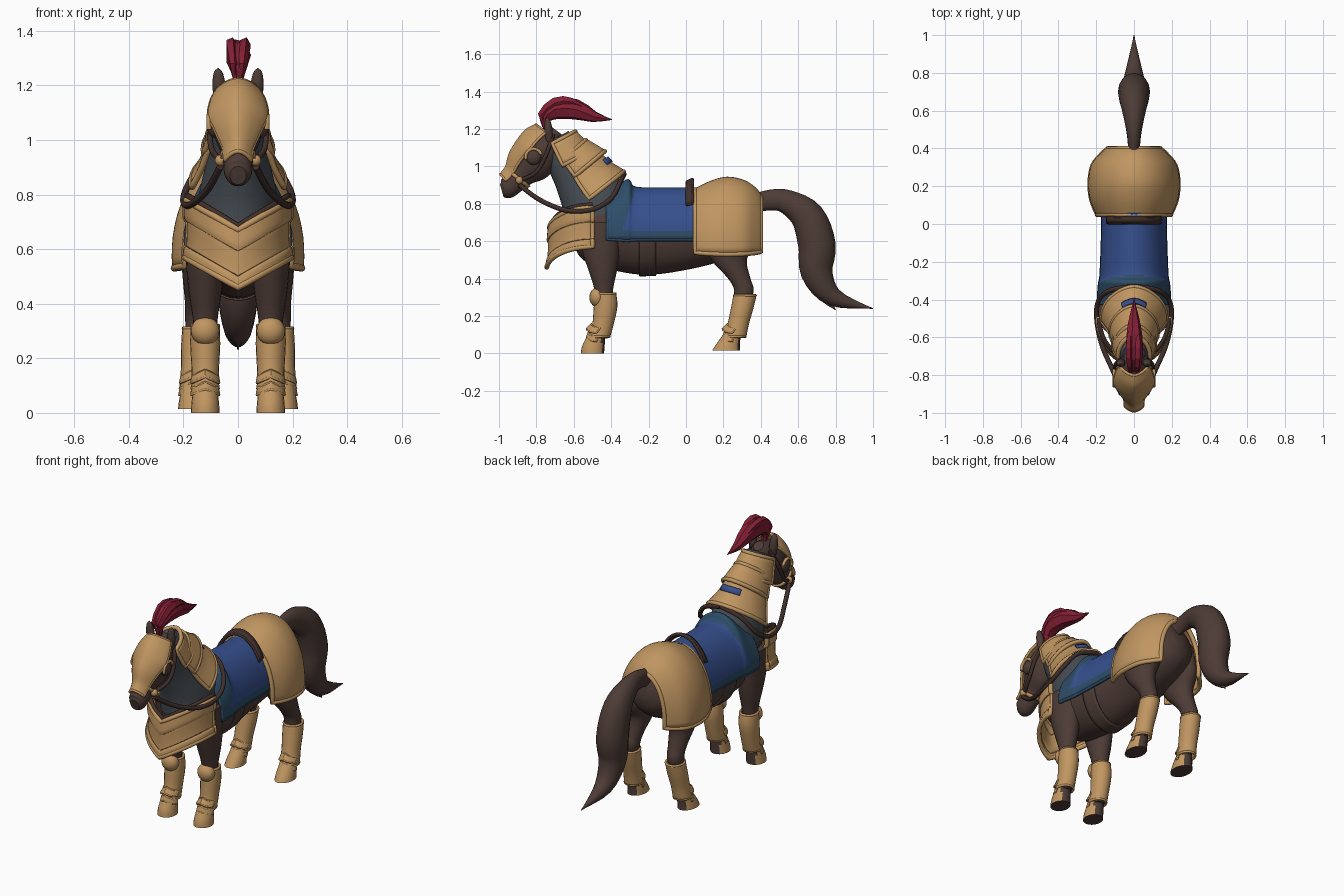
import bpy
import bmesh
import math
from mathutils import Vector

cube = bpy.data.objects.get("Cube")
if cube:
    bpy.data.objects.remove(cube, do_unlink=True)


def material(name, red, green, blue):
    mat = bpy.data.materials.new(name)
    mat.use_nodes = True
    colour = (red, green, blue, 1)
    mat.diffuse_color = colour
    shader = mat.node_tree.nodes["Principled BSDF"]
    shader.inputs["Base Color"].default_value = colour
    shader.inputs["Roughness"].default_value = .7
    return mat


GOLD = material("tan gold armour", .53, .305, .12)
COAT = material("dark brown coat", .075, .045, .037)
LEATHER = material("dark leather", .05, .028, .023)
BLUE = material("royal blue cloth", .037, .08, .27)
TEAL = material("teal border cloth", .027, .075, .14)
SLATE = material("slate mail", .06, .073, .085)
CRIMSON = material("crimson feather", .23, .014, .035)


def smooth_path(rows, steps):
    """Catmull-Rom interpolation through rows of numbers."""
    result = []
    last = len(rows) - 1
    for i in range(last):
        a, b, c, d = (rows[max(0, i - 1)], rows[i], rows[i + 1], rows[min(last, i + 2)])
        for s in range(steps):
            t = s / steps
            result.append([q + .5 * t * (r - p + t * (2 * p - 5 * q + 4 * r - e + t * (3 * (q - r) + e - p)))
                           for p, q, r, e in zip(a, b, c, d)])
    result.append(list(rows[last]))
    return result


def tube(name, mat, points, radius, cyclic=False):
    """Round cord along a list of points."""
    curve = bpy.data.curves.new(name, "CURVE")
    curve.dimensions = "3D"
    curve.bevel_depth = radius
    curve.bevel_resolution = 2
    curve.use_fill_caps = True
    spline = curve.splines.new("POLY")
    spline.points.add(len(points) - 1)
    for knot, point in zip(spline.points, points):
        knot.co = (*point, 1)
    spline.use_cyclic_u = cyclic
    spline.use_smooth = True
    curve.materials.append(mat)
    obj = bpy.data.objects.new(name, curve)
    bpy.context.collection.objects.link(obj)


def loft(name, mats, rings, arc=(0, 360), n=24, x=0, lean=0, axis=None,
         keel=0, dip=0, thick=0, rim=0, steps=4, paint=None, flat=False):
    """Skin elliptical rings (y, z, half width, half depth); a partial arc gives an open plate."""
    mats = mats if isinstance(mats, tuple) else (mats,)
    path = smooth_path(rings, steps)
    closed = arc[1] - arc[0] == 360
    side = Vector((1, 0, 0))
    rows = []
    for i, (y, z, w, h) in enumerate(path):
        before, after = path[max(0, i - 1)], path[min(len(path) - 1, i + 1)]
        along = axis or Vector((0, after[0] - before[0], after[1] - before[1])).normalized()
        up = side.cross(along)
        row = []
        for k in range(n if closed else n + 1):
            degrees = arc[0] + (arc[1] - arc[0]) * k / n
            a = math.radians(degrees)
            lift = 1 + keel * max(0, 1 - abs(degrees - 90) / 40)
            point = (Vector((x + lean * z, y, z)) + side * max(w, .002) * math.cos(a)
                     + up * max(h, .002) * math.sin(a) * lift)
            point.z -= dip * (1 - abs(math.cos(a)))
            row.append(point)
        rows.append(row)
    bm = bmesh.new()
    grid = [[bm.verts.new(p) for p in row] for row in rows]
    for lower, upper in zip(grid, grid[1:]):
        for k in range(n):
            j = (k + 1) % len(lower)
            bm.faces.new((lower[k], lower[j], upper[j], upper[k]))
    if closed and not thick:
        bm.faces.new(grid[0])
        bm.faces.new(grid[-1])
    bmesh.ops.recalc_face_normals(bm, faces=bm.faces)
    bm.normal_update()
    if paint:
        for face in bm.faces:
            face.material_index = paint(face.calc_center_median(), face.normal)
    finish(name, bm, mats, flat, thick)
    if rim and closed:
        tube(name + "_top_rim", mats[0], rows[0], rim, True)
        tube(name + "_bottom_rim", mats[0], rows[-1], rim, True)
    elif rim:
        outline = (rows[0] + [r[-1] for r in rows[1:-1]] + rows[-1][::-1]
                   + [r[0] for r in rows[-2:0:-1]])
        tube(name + "_rim", mats[0], outline, rim, True)


def finish(name, bm, mats, flat=False, thick=0):
    mesh = bpy.data.meshes.new(name)
    bm.to_mesh(mesh)
    bm.free()
    for mat in mats:
        mesh.materials.append(mat)
    if not flat:
        mesh.shade_smooth()
        mesh.set_sharp_from_angle(angle=math.radians(40))
    obj = bpy.data.objects.new(name, mesh)
    bpy.context.collection.objects.link(obj)
    if thick:
        shell = obj.modifiers.new("thickness", "SOLIDIFY")
        shell.thickness = thick
        shell.offset = 0


def ball(name, mat, centre, radius, squash=(1, 1, 1)):
    bm = bmesh.new()
    bmesh.ops.create_uvsphere(bm, u_segments=16, v_segments=10, radius=radius)
    for vert in bm.verts:
        vert.co = Vector(v * s for v, s in zip(vert.co, squash)) + Vector(centre)
    finish(name, bm, (mat,))


# Horse: barrel, neck, head and tail
loft("body", COAT, [(-.6, .66, .03, .06), (-.57, .66, .11, .14), (-.48, .66, .155, .2), (-.35, .66, .162, .22),
                    (-.2, .635, .155, .215), (0, .65, .15, .2), (.15, .68, .17, .19), (.27, .71, .165, .175),
                    (.36, .73, .12, .13), (.4, .74, .04, .05)], n=32)
loft("neck_mail", SLATE, [(-.7, 1.15, .06, .08), (-.67, 1.1, .08, .11), (-.575, .97, .1, .145),
                          (-.5, .84, .135, .175), (-.46, .74, .15, .2)])
loft("head", COAT, [(-.985, .87, .03, .035), (-.96, .88, .05, .055), (-.92, .915, .054, .062), (-.875, .965, .06, .078),
                    (-.82, 1.02, .085, .11), (-.765, 1.09, .09, .105), (-.72, 1.15, .065, .075), (-.69, 1.19, .03, .03)])
loft("tail", COAT, [(.36, .8, .03, .05), (.45, .82, .035, .055), (.54, .81, .05, .065), (.65, .73, .075, .09),
                    (.7, .58, .085, .1), (.7, .43, .075, .085), (.79, .3, .05, .05), (1, .24, 0, 0)], n=16)
loft("tail_lock", COAT, [(.7, .42, .04, .05), (.74, .31, .03, .035), (.8, .232, 0, 0)], n=10)

# Face and neck armour
loft("face_plate", GOLD, [(-.945, .905, .052, .064), (-.9, .945, .058, .076), (-.85, 1, .09, .108),
                          (-.8, 1.05, .118, .122), (-.75, 1.11, .108, .122), (-.715, 1.155, .085, .1)],
     arc=(26, 154), keel=.1, thick=.012, rim=.008)
loft("noseband", GOLD, [(-.905, .93, .058, .07), (-.893, .945, .06, .074)], thick=.012, steps=1)
neck_plates = {"upper": [(-.7, 1.13, .085, .115), (-.64, 1.015, .11, .15)],
               "middle": [(-.645, 1.05, .095, .135), (-.575, .965, .125, .172)],
               "lower": [(-.59, .98, .11, .15), (-.545, .91, .135, .17), (-.495, .845, .17, .195)]}
for level, rings in neck_plates.items():
    loft(level + "_neck_plate", GOLD, rings, arc=(-8, 188), keel=.06, thick=.014, rim=.012)
loft("crest_cloth", BLUE, [(-.573, .958, .13, .17), (-.555, .928, .138, .176)], arc=(62, 118), keel=.06, thick=.009, steps=2)

# Chest plate with a pointed lower edge
loft("chest_plate", GOLD, [(-.5, .57, .195, .235), (-.5, .6, .192, .232), (-.5, .615, .182, .224), (-.5, .7, .18, .222),
                           (-.5, .715, .19, .228), (-.5, .78, .19, .222)],
     arc=(0, 180), axis=Vector((0, 0, 1)), keel=.04, dip=.11, thick=.016, rim=.013)
tube("chest_plate_lining", LEATHER,
     [(.185 * math.cos(a), -.5 - .215 * math.sin(a), .795 - .11 * (1 - abs(math.cos(a))))
      for a in (math.pi * k / 24 for k in range(25))], .012)

# Rump armour
loft("rump_plate", GOLD, [(.05, .58, .195, .295), (.13, .58, .227, .335), (.22, .58, .236, .358), (.31, .58, .22, .34),
                          (.37, .58, .172, .3), (.4, .58, .138, .26)], arc=(-8, 188), n=32, thick=.014, rim=.013)

# Saddle cloth, cantle and girth
loft("saddle_cloth", (TEAL, BLUE), [(-.42, .63, .19, .22), (-.365, .63, .187, .255), (-.31, .63, .182, .295),
                                    (-.27, .63, .175, .255), (-.1, .63, .168, .25), (.06, .63, .165, .25)],
     arc=(-5, 185), n=36, thick=.014, rim=.009, steps=6,
     paint=lambda c, normal: int(c.z > .655 and c.y > -.335 + .27 * (c.z - .66)))
loft("saddle_cantle", LEATHER, [(.005, .63, .17, .285), (.035, .63, .17, .3)], arc=(35, 145), thick=.02, steps=1, rim=.008)
loft("girth_strap", COAT, [(-.25, .64, .167, .225), (-.16, .64, .161, .221)], arc=(175, 365), thick=.008)

# Plume
loft("plume", CRIMSON, [(-.74, 1.19, .01, .012), (-.755, 1.25, .028, .03), (-.7, 1.305, .046, .056),
                        (-.59, 1.305, .044, .056), (-.49, 1.265, .026, .03), (-.395, 1.25, 0, 0)], n=7, steps=2, flat=True)

DOWN = Vector((0, 0, -1))


def hoof_paint(centre, normal):
    return int(normal.y > .65 or normal.z < -.5)


def leg(name, x, lean, limb, boot, hoof):
    options = dict(x=x, lean=lean, axis=DOWN, n=20)
    loft(name + "_leg", COAT, limb, **options)
    loft(name + "_boot", GOLD, boot, thick=.01, rim=.007, **options)
    loft(name + "_hoof", (GOLD, COAT), hoof, paint=hoof_paint, **options)
    # Pointed fetlock guards on the front of the boot
    y, z = boot[-1][:2]
    for label, rise in (("upper", .045), ("lower", 0)):
        loft(name + "_" + label + "_fetlock_guard", GOLD,
             [(y + rise / 3, z + rise, .047, .056), (y - .004, z - .025 + rise, .051, .062)],
             arc=(190, 350), dip=-.022, thick=.008, rim=.005, **options)


# Paired parts
for label, s in (("left", 1), ("right", -1)):
    leg(label + "_front", .12 * s, 0,
        [(-.46, .7, .07, .12), (-.455, .55, .07, .1), (-.445, .44, .06, .075), (-.44, .34, .045, .05),
         (-.44, .2, .035, .04), (-.46, .08, .035, .04)],
        [(-.43, .32, .048, .052), (-.43, .25, .05, .058), (-.445, .15, .045, .052), (-.465, .09, .047, .055)],
        [(-.475, .11, .042, .045), (-.495, .04, .05, .06), (-.5, 0, .053, .062)])
    leg(label + "_hind", .168 * s, -.06 * s,
        [(.24, .76, .06, .11), (.23, .6, .075, .14), (.23, .5, .065, .095), (.285, .4, .05, .06),
         (.31, .33, .045, .052), (.28, .22, .035, .04), (.255, .09, .035, .04)],
        [(.315, .31, .05, .057), (.3, .24, .05, .055), (.28, .16, .046, .052), (.262, .09, .048, .056)],
        [(.25, .11, .042, .045), (.225, .05, .05, .063), (.215, .015, .053, .075)])
    ball(label + "_knee_guard", GOLD, (.12 * s, -.475, .3), .052, (1, .8, 1))
    loft(label + "_ear", COAT, [(-.73, 1.13, .016, .016), (-.735, 1.19, .024, .022), (-.74, 1.245, .017, .014),
                                (-.742, 1.264, 0, 0)], n=12, x=.01 * s, lean=.05 * s)
    loft(label + "_side_feather", CRIMSON, [(-.745, 1.23, .008, .01), (-.772, 1.275, .016, .022), (-.7, 1.34, .022, .03),
                                            (-.61, 1.345, .018, .022), (-.52, 1.3, 0, 0)],
         n=5, steps=2, x=-.13 * s, lean=.115 * s, flat=True)
    ball(label + "_eye_opening", COAT, (.088 * s, -.815, 1.05), .042, (.6, 1, 1))
    tube(label + "_brow_rim", GOLD, [(.106 * s, -.815 + .042 * math.cos(a), 1.052 + .042 * math.sin(a))
                                     for a in (math.pi * (k / 12 + .1) for k in range(13))], .009)
    ball(label + "_bit_stud", GOLD, (.064 * s, -.89, .925), .021)
    tube(label + "_cheek_strap", LEATHER, smooth_path([(.062 * s, -.885, .925), (.098 * s, -.8, .97),
                                                       (.098 * s, -.745, 1.07), (.06 * s, -.71, 1.17)], 4), .011)
    tube(label + "_rein", LEATHER, smooth_path([(.066 * s, -.89, .9), (.11 * s, -.78, .82), (.17 * s, -.64, .765),
                                                (.198 * s, -.5, .77), (.185 * s, -.4, .83), (.12 * s, -.35, .92),
                                                (0, -.33, .96)], 6), .013)
